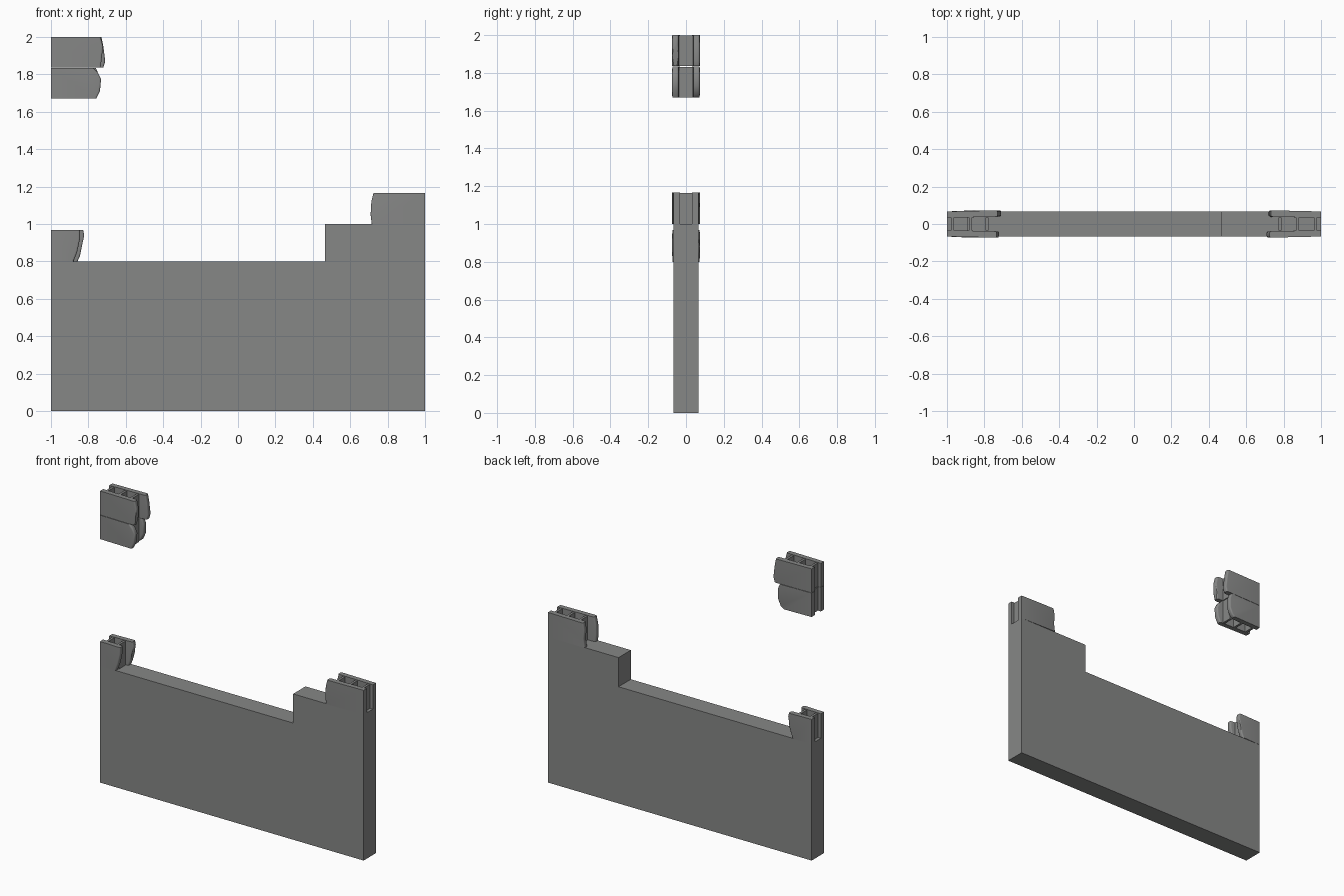
import bpy
import bmesh

if "Cube" in bpy.data.objects:
    bpy.data.objects.remove(bpy.data.objects["Cube"])

grey = bpy.data.materials.new("concrete_grey")
grey.diffuse_color = (0.24, 0.243, 0.24, 1)
grey.use_nodes = True
grey.node_tree.nodes["Principled BSDF"].inputs["Base Color"].default_value = grey.diffuse_color
HALF = 0.067   # half thickness of the wall


def make_object(name, bm, smooth=False):
    bmesh.ops.recalc_face_normals(bm, faces=bm.faces)
    mesh = bpy.data.meshes.new(name)
    bm.to_mesh(mesh)
    bm.free()
    mesh.materials.append(grey)
    obj = bpy.data.objects.new(name, mesh)
    bpy.context.collection.objects.link(obj)
    if smooth:
        bpy.ops.object.select_all(action='DESELECT')
        obj.select_set(True)
        bpy.context.view_layer.objects.active = obj
        bpy.ops.object.shade_smooth_by_angle(angle=0.6)
    return obj


def prism(points, y0, y1):
    """Extrude an x-z outline along y."""
    bm = bmesh.new()
    face = bm.faces.new([bm.verts.new((x, y0, z)) for x, z in points])
    out = bmesh.ops.extrude_face_region(bm, geom=[face])
    for v in out["geom"]:
        if isinstance(v, bmesh.types.BMVert):
            v.co.y = y1
    return bm


def plate(name, side, end, z0, z1, breaks):
    """Face shell of a broken block: breaks = (length, height) down the broken end."""
    outline = [(0, z0), (0, z1)] + breaks
    pts = [(end * (1 - d), z) for d, z in outline]
    bm = prism(pts, side * 0.033, side * HALF)
    # broken end leans slightly outward and is worn round
    for v in bm.verts:
        if abs(v.co.x) < 0.99:
            v.co.y += side * 0.006
    edges = [e for e in bm.edges
             if all(abs(v.co.x) < 0.99 for v in e.verts)
             and abs(e.verts[0].co.y - e.verts[1].co.y) < 0.01]
    bmesh.ops.bevel(bm, geom=edges, offset=0.009, segments=3, profile=0.5,
                    affect='EDGES', clamp_overlap=True)
    make_object(name, bm, True)


def web(name, end, d, z0, z1):
    """Thin cross wall between the two shells."""
    xs = end * (1 - d + 0.008), end * (1 - d - 0.008)
    make_object(name, prism([(xs[0], z0), (xs[0], z1), (xs[1], z1), (xs[1], z0)],
                            -0.036, 0.036))


# Stepped main wall
make_object("wall", prism([(-1, 0), (1, 0), (1, 1), (0.465, 1), (0.465, 0.8), (-1, 0.8)],
                          -HALF, HALF))

# Broken hollow blocks: name, end, bottom, top, web positions, front break, back break
blocks = [
    ("floating_upper_block", -1, 1.836, 2.0, (0.03, 0.125, 0.215),
     [(0.265, 2.0), (0.278, 1.95), (0.272, 1.89), (0.265, 1.836)],
     [(0.27, 2.0), (0.28, 1.95), (0.29, 1.87), (0.28, 1.836)]),
    ("floating_lower_block", -1, 1.67, 1.834, (0.03, 0.125, 0.215),
     [(0.225, 1.834), (0.25, 1.81), (0.268, 1.775), (0.262, 1.71), (0.242, 1.67)],
     [(0.24, 1.834), (0.255, 1.80), (0.255, 1.73), (0.235, 1.685), (0.215, 1.67)]),
    ("left_block", -1, 0.8, 0.968, (0.03, 0.115),
     [(0.155, 0.968), (0.155, 0.92), (0.14, 0.85), (0.12, 0.8)],
     [(0.172, 0.968), (0.178, 0.94), (0.165, 0.88), (0.155, 0.83), (0.142, 0.8)]),
    ("right_block", 1, 1.0, 1.167, (0.03, 0.125, 0.22),
     [(0.275, 1.167), (0.287, 1.12), (0.291, 1.05), (0.285, 1.0)],
     [(0.268, 1.167), (0.278, 1.12), (0.272, 1.06), (0.28, 1.0)]),
]
for name, end, z0, z1, webs, front, back in blocks:
    plate(name + "_front_shell", -1, end, z0, z1, front)
    plate(name + "_back_shell", 1, end, z0, z1, back)
    for i, d in enumerate(webs):
        web(f"{name}_web_{i + 1}", end, d, z0, z1 - 0.003)
